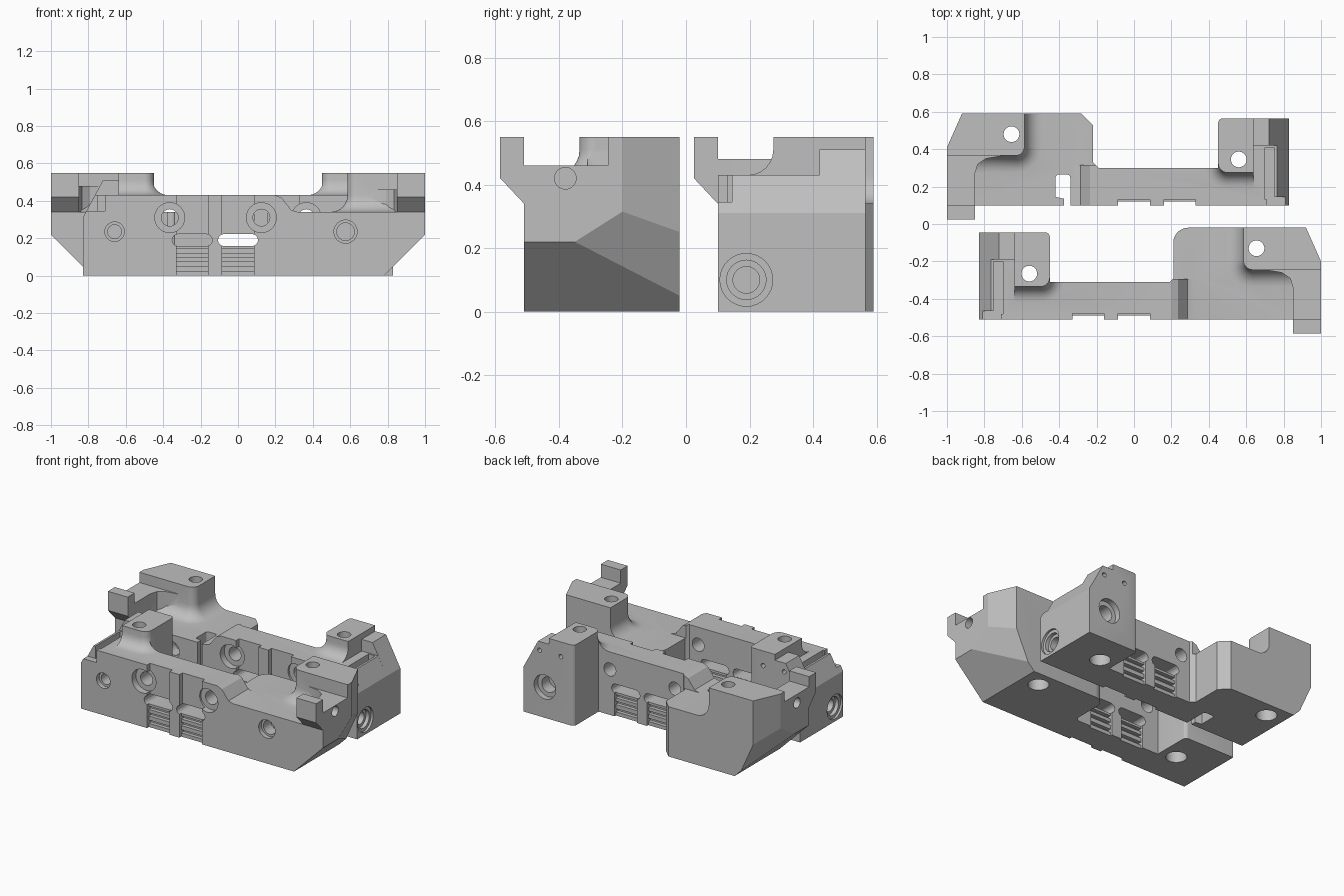
import bpy, bmesh, math
from mathutils import Vector, Matrix

cube = bpy.data.objects.get("Cube")
if cube:
    bpy.data.objects.remove(cube)

steel = bpy.data.materials.new("machined grey")
steel.use_nodes = True
GREY = (0.52, 0.52, 0.52, 1)
steel.diffuse_color = GREY
steel.node_tree.nodes["Principled BSDF"].inputs["Base Color"].default_value = GREY


def finish(bm, name):
    bm.normal_update()
    bmesh.ops.recalc_face_normals(bm, faces=bm.faces)
    mesh = bpy.data.meshes.new(name)
    bm.to_mesh(mesh)
    bm.free()
    mesh.materials.append(steel)
    ob = bpy.data.objects.new(name, mesh)
    bpy.context.collection.objects.link(ob)
    return ob


def loft(rings, name="solid"):
    bm = bmesh.new()
    loops = [[bm.verts.new(p) for p in ring] for ring in rings]
    n = len(loops[0])
    for a, b in zip(loops, loops[1:]):
        for i in range(n):
            j = (i + 1) % n
            bm.faces.new((a[i], a[j], b[j], b[i]))
    bm.faces.new(loops[0])
    bm.faces.new(loops[-1])
    return finish(bm, name)


def prism(outline, lo, hi, axis, name="solid"):
    """Extrude a 2D outline along an axis; the outline uses the other two axes in order."""
    def place(p, h):
        c = list(p)
        c.insert("xyz".index(axis), h)
        return c
    return loft([[place(p, h) for p in outline] for h in (lo, hi)], name)


def arc(cx, cy, r, start, end, n=8):
    angles = [math.radians(start + (end - start) * i / n) for i in range(n + 1)]
    return [(cx + r * math.cos(t), cy + r * math.sin(t)) for t in angles]


def box(x0, x1, y0, y1, z0, z1):
    return prism([(x0, y0), (x1, y0), (x1, y1), (x0, y1)], z0, z1, "z")


def bore(a, b, r, lo, hi, axis):
    return prism(arc(a, b, r, 0, 360, 32)[:-1], lo, hi, axis)


def combine(ob, tool, op="DIFFERENCE"):
    """Apply one boolean and remove the tool."""
    tool.hide_render = True
    mod = ob.modifiers.new("boolean", "BOOLEAN")
    mod.operation, mod.object, mod.solver = op, tool, "EXACT"
    graph = bpy.context.evaluated_depsgraph_get()
    graph.update()
    mesh = bpy.data.meshes.new_from_object(ob.evaluated_get(graph))
    ob.modifiers.clear()
    ob.data = mesh
    bpy.data.objects.remove(tool)


def pedestal(far, near, front, base, top, r, corner=0.05):
    """Raised pad with a concave fillet along its near side and its front."""
    s = 1 if near > far else -1
    levels = [(base - 0.04, r)]
    for i in range(7):
        t = math.radians(90 * i / 6)
        levels.append((base + r * (1 - math.cos(t)), r * (1 - math.sin(t))))
    levels.append((top, 0))
    rings = []
    for z, d in levels:
        curve = arc(0, 0, corner + d, -90, 0)
        pts = [(far, 0.02), (far, front - d)]
        pts += [(near - s * corner + s * x, front + corner + y) for x, y in curve]
        pts.append((near + s * d, 0.02))
        rings.append([(x, y, z) for x, y in pts])
    return loft(rings)


def half_space(point, normal):
    """Large cube covering everything on the outer side of a plane."""
    bm = bmesh.new()
    bmesh.ops.create_cube(bm, size=4)
    n = Vector(normal).normalized()
    turn = n.to_track_quat("Z", "Y").to_matrix().to_4x4()
    bm.transform(Matrix.Translation(Vector(point) + n * 2) @ turn)
    return finish(bm, "cutter")


def build_half(name, inner_corner, seat):
    # Main bar with a bevelled end and a dropped plateau at the other
    part = prism([(-0.83, 0), (1.05, 0), (1.05, 0.34), (0.32, 0.34), (0.285, 0.35),
                  (0.235, 0.415), (0.2, 0.43), (-0.765, 0.43), (-0.83, 0.31)],
                 -0.51, 0.02, "y", name)
    # Flat plateau behind the web, then the groove and front step of the bevelled end
    for cut in ((0.1, 0.33, -0.295, 0.1, 0.34, 0.8), (-0.75, -0.7, -0.48, -0.2, 0.345, 0.8),
                (-0.9, -0.71, -0.6, -0.465, 0.345, 0.8)):
        combine(part, box(*cut))
    # Raised ridge, pads, arm and hooked tab
    adds = [
        prism([(-0.83, 0.28), (-0.83, 0.31), (-0.722, 0.51), (-0.6, 0.51), (-0.6, 0.28)], -0.19, 0, "y"),
        pedestal(-0.64, -0.45, -0.335, 0.43, 0.55, 0.08),
        pedestal(1.1, 0.585, -0.245, 0.34, 0.55, 0.09),
        prism([(1.03, -0.5), (0.85, -0.5), (0.85, -0.34), (0.835, -0.29), (0.79, -0.26),
               (0.7, -0.245), (0.7, -0.1), (1.03, -0.1)], 0.3, seat, "z"),
        prism([(-0.49, 0.32), (-0.51, 0.34), (-0.585, 0.42), (-0.585, 0.55), (-0.51, 0.55),
               (-0.51, seat), (-0.48, seat), (-0.48, 0.32)], 0.85, 1.04, "x"),
    ]
    for tool in adds:
        combine(part, tool, "UNION")
    # Trim everything to the plan outline
    plan = [(-0.83, -0.7), (0.85, -0.7), (1, -0.7), (1, -0.2), (0.92, -0.02)]
    plan += inner_corner
    plan += [(0.19, -0.31), (-0.45, -0.31)] + arc(-0.475, -0.07, 0.025, 0, 90, 4) + [(-0.83, -0.045)]
    combine(part, prism(plan, -0.1, 0.7, "z"), "INTERSECT")
    # Sloped underside and faceted outer corner
    a = Vector((1, -0.35, 0.22))
    facet = Vector((-0.17, 0.33, -0.17)).cross(Vector((0, 0.15, 0.095)))
    combine(part, half_space(a, (1, 0, -1)))
    combine(part, half_space(a, facet))

    cuts = []
    # Counterbored cross holes through the web
    for x in (-0.365, 0.125):
        cuts += [bore(x, 0.31, 0.08, -0.6, -0.465, "y"), bore(x, 0.31, 0.045, -0.6, -0.2, "y")]
    # Slots, recesses and ribbed grips in the web
    for x in (-0.245, 0):
        slot = arc(x + 0.075, 0.19, 0.032, -90, 90) + arc(x - 0.075, 0.19, 0.032, 90, 270)
        cuts.append(prism(slot, -0.6, -0.2, "y"))
        x0, x1 = x - 0.085, x + 0.085
        cuts.append(box(x0, x1, -0.6, -0.478, 0.18, 0.6))
        cuts.append(box(x0, x1, -0.6, -0.49, -0.1, 0.181))
        cuts.append(box(x0, x1, -0.325, -0.2, -0.1, 0.2))
        for z in (0.025, 0.075, 0.12):
            cuts.append(box(x0, x1, -0.6, -0.465, z, z + 0.022))
            cuts.append(box(x0, x1, -0.35, -0.2, z, z + 0.022))
    # Blind holes in the long face
    for x, r in ((-0.66, 0.052), (0.575, 0.062)):
        cuts += [bore(x, 0.235, r, -0.6, -0.48, "y"), bore(x, 0.235, r - 0.015, -0.6, -0.4, "y")]
    # Vertical screw holes through the pads
    for x, y in ((-0.56, -0.265), (0.655, -0.13)):
        cuts += [bore(x, y, 0.042, -0.1, 0.7, "z"), bore(x, y, 0.065, -0.1, 0.1, "z")]
    # Stepped port in the short end
    for r, depth in ((0.083, 0.015), (0.062, 0.04), (0.042, 0.14)):
        cuts.append(bore(-0.42, 0.1, r, -0.95, -0.83 + depth, "x"))
    # Port and pin holes on the inner end of the tower
    for r, depth in ((0.082, 0.04), (0.052, 0.12)):
        cuts.append(bore(-0.67, 0.21, r, -0.045 - depth, 0.1, "y"))
    for x in (-0.71, -0.55):
        cuts.append(bore(x, 0.45, 0.015, -0.1, 0.1, "y"))
    # Blind pin hole in the arm
    cuts.append(bore(-0.38, 0.42, 0.034, 0.9, 1.1, "x"))
    for tool in cuts:
        combine(part, tool)
    return part


def smooth(ob):
    bpy.ops.object.select_all(action="DESELECT")
    ob.select_set(True)
    bpy.context.view_layer.objects.active = ob
    bpy.ops.object.shade_smooth_by_angle(angle=math.radians(20))


# Front half with a rounded inner corner
front = build_half("front_half", arc(0.29, -0.1, 0.08, 90, 180) + [(0.21, -0.29)], 0.46)

# Rear half, mirrored, with a chamfered inner corner and a cable notch
rear = build_half("rear_half", [(0.28, -0.02), (0.22, -0.08), (0.22, -0.28)], 0.48)
notch = arc(0.4, -0.365, 0.02, 0, 90, 4) + arc(0.36, -0.365, 0.02, 90, 180, 4)
notch += [(0.34, -0.6), (0.375, -0.6), (0.375, -0.475), (0.42, -0.465)]
combine(rear, prism(notch, -0.1, 0.7, "z"))
rear.data.transform(Matrix.Translation((0, 0.61, 0)) @ Matrix.Scale(-1, 4, (1, 0, 0)))
rear.data.flip_normals()

for half in (front, rear):
    smooth(half)
